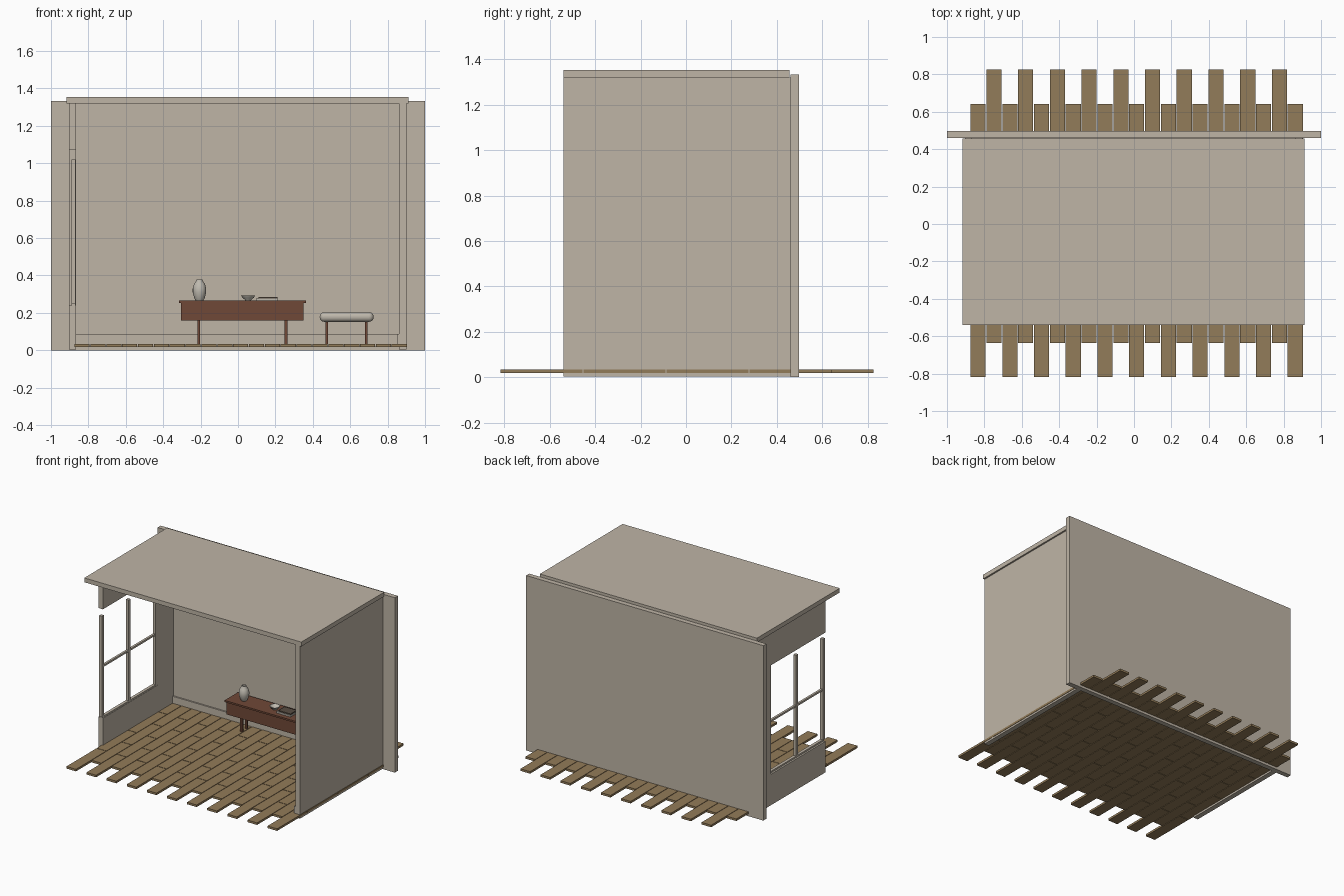
import bpy, bmesh, math

old = bpy.data.objects.get("Cube")
if old:
    bpy.data.objects.remove(old, do_unlink=True)


def material(name, rgb):
    m = bpy.data.materials.new(name)
    m.use_nodes = True
    m.diffuse_color = (*rgb, 1)
    m.node_tree.nodes["Principled BSDF"].inputs["Base Color"].default_value = (*rgb, 1)
    return m


PLASTER = material("warm_plaster", (0.52, 0.46, 0.38))
OAK = material("oak_floor", (0.29, 0.20, 0.10))
WALNUT = material("red_walnut", (0.16, 0.065, 0.038))
CERAMIC = material("pale_ceramic", (0.52, 0.49, 0.43))
FABRIC = material("cushion_fabric", (0.52, 0.48, 0.41))
PAPER = material("book_cover", (0.10, 0.075, 0.055))


def finish(name, bm, mat):
    mesh = bpy.data.meshes.new(name)
    bm.to_mesh(mesh)
    bm.free()
    mesh.materials.append(mat)
    ob = bpy.data.objects.new(name, mesh)
    bpy.context.collection.objects.link(ob)
    return ob


def add_box(bm, x, y, z):
    """Add a box given (low, high) ranges on each axis."""
    verts = bmesh.ops.create_cube(bm, size=1)["verts"]
    for v in verts:
        for i, (lo, hi) in enumerate((x, y, z)):
            v.co[i] = (lo + hi) / 2 + v.co[i] * (hi - lo)


def box(name, mat, x, y, z):
    bm = bmesh.new()
    add_box(bm, x, y, z)
    return finish(name, bm, mat)


def smooth(ob):
    bpy.ops.object.select_all(action="DESELECT")
    ob.select_set(True)
    bpy.context.view_layer.objects.active = ob
    bpy.ops.object.shade_smooth_by_angle(angle=math.radians(40))


def lathe(name, mat, profile, at):
    """Spin a (radius, height) profile around the vertical axis."""
    bm = bmesh.new()
    verts = [bm.verts.new((r, 0, z)) for r, z in profile]
    edges = [bm.edges.new(pair) for pair in zip(verts, verts[1:])]
    bmesh.ops.spin(bm, geom=verts + edges, axis=(0, 0, 1), cent=(0, 0, 0),
                   angle=math.tau, steps=32)
    bmesh.ops.remove_doubles(bm, verts=bm.verts, dist=0.0002)
    bmesh.ops.recalc_face_normals(bm, faces=bm.faces)
    ob = finish(name, bm, mat)
    ob.location = at
    smooth(ob)
    return ob


def legs(name, mat, xs, ys, z, width):
    bm = bmesh.new()
    h = width / 2
    for x in xs:
        for y in ys:
            add_box(bm, (x - h, x + h), (y - h, y + h), z)
    return finish(name, bm, mat)


# Room shell
box("back_wall", PLASTER, (-1, 1), (0.46, 0.497), (0, 1.333))
box("ceiling", PLASTER, (-0.918, 0.912), (-0.54, 0.457), (1.32, 1.353))
box("solid_side_wall", PLASTER, (0.862, 0.90), (-0.54, 0.46), (0.004, 1.32))
box("back_baseboard", PLASTER, (-0.866, 0.862), (0.449, 0.46), (0.02, 0.087))
box("side_baseboard", PLASTER, (0.851, 0.862), (-0.54, 0.449), (0.02, 0.087))

# Window wall
WALL_X = (-0.904, -0.866)
box("window_lower_wall", PLASTER, WALL_X, (-0.39, 0.46), (0.004, 0.24))
box("window_header", PLASTER, WALL_X, (-0.39, 0.46), (1.07, 1.32))
box("window_pier", PLASTER, WALL_X, (0.27, 0.46), (0.24, 1.07))

# Window frame
FRAME_X = (-0.891, -0.868)
bm = bmesh.new()
for y in (-0.388, -0.065, 0.258):
    add_box(bm, FRAME_X, (y - 0.012, y + 0.012), (0.25, 1.02))
finish("window_posts", bm, PLASTER)
box("window_crossbar", PLASTER, (-0.888, -0.871), (-0.388, 0.27), (0.624, 0.638))
box("window_sill", PLASTER, FRAME_X, (-0.39, 0.27), (0.24, 0.252))

# Staggered floor planks
COLUMNS, PITCH, LENGTH, GAP = 21, 0.0848, 0.366, 0.002
bm = bmesh.new()
for c in range(COLUMNS):
    x = -0.876 + c * PITCH
    start = -0.82 + (c % 2) * LENGTH / 2
    for row in range(4):
        y = start + row * LENGTH
        add_box(bm, (x + GAP, x + PITCH - GAP), (y + GAP, y + LENGTH - GAP), (0.018, 0.034))
finish("floor_planks", bm, OAK)

# Console table
box("table_top", WALNUT, (-0.315, 0.363), (0.288, 0.447), (0.252, 0.265))
box("table_body", WALNUT, (-0.306, 0.35), (0.296, 0.442), (0.158, 0.252))
legs("table_legs", WALNUT, (-0.21, 0.257), (0.345, 0.405), (0.034, 0.16), 0.015)

# Objects on the table
lathe("vase", CERAMIC,
      [(0, 0), (0.02, 0), (0.028, 0.014), (0.036, 0.045), (0.036, 0.065),
       (0.029, 0.09), (0.018, 0.105), (0.017, 0.113), (0.013, 0.113),
       (0.013, 0.1), (0, 0.09)], (-0.206, 0.367, 0.265))
lathe("bowl", CERAMIC,
      [(0, 0), (0.015, 0), (0.017, 0.005), (0.03, 0.015), (0.037, 0.027),
       (0.034, 0.027), (0.026, 0.016), (0, 0.008)], (0.054, 0.367, 0.265))
box("lower_book", CERAMIC, (0.095, 0.215), (0.325, 0.41), (0.265, 0.277))
box("upper_book", PAPER, (0.11, 0.212), (0.33, 0.405), (0.277, 0.286))

# Cushioned bench
cushion = box("bench_cushion", FABRIC, (0.437, 0.725), (0.2, 0.4), (0.152, 0.204))
bevel = cushion.modifiers.new("rounding", "BEVEL")
bevel.width = 0.024
bevel.segments = 5
smooth(cushion)
legs("bench_legs", WALNUT, (0.475, 0.686), (0.23, 0.37), (0.034, 0.155), 0.014)
